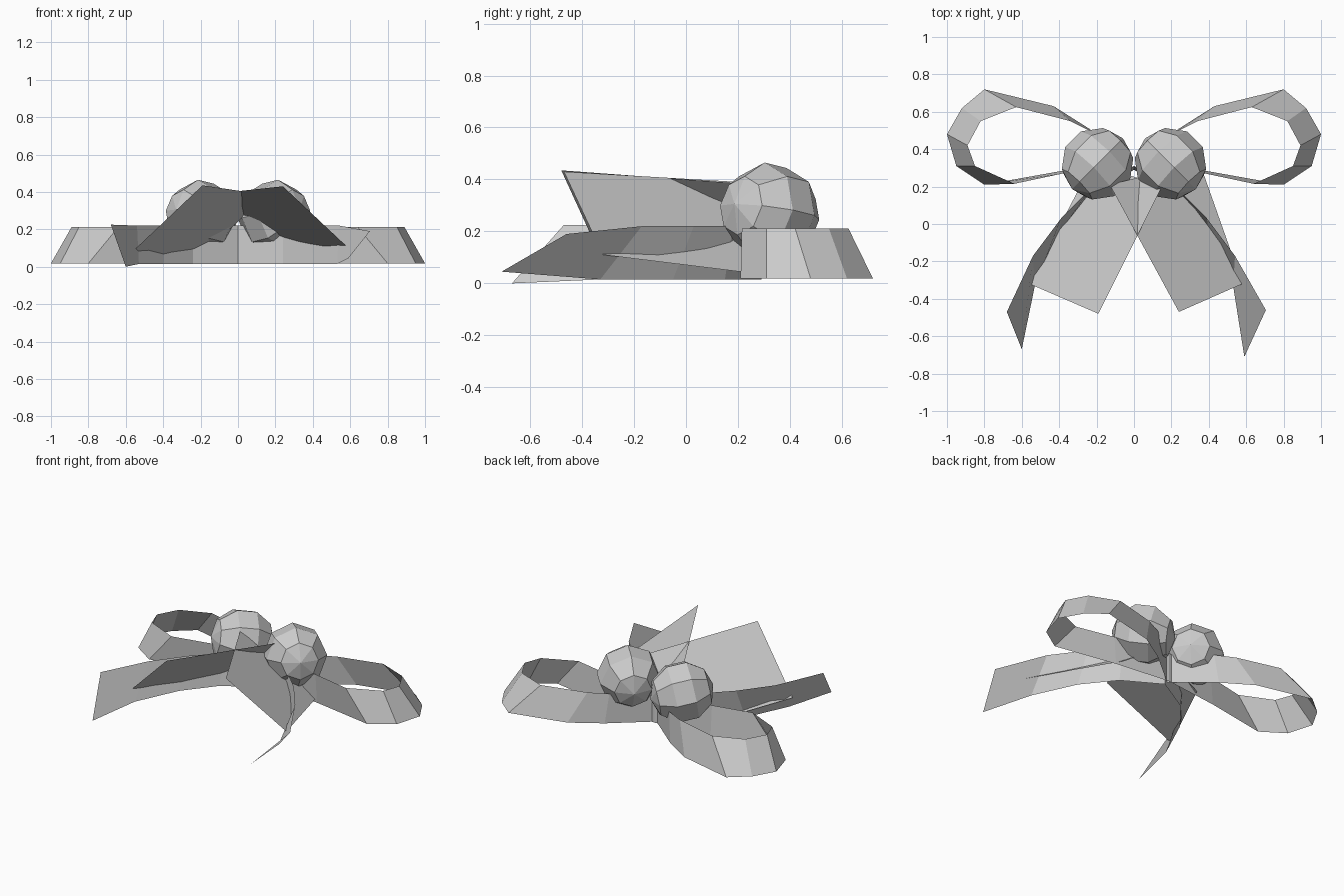
import bpy, bmesh, math
from mathutils import Vector, Matrix

cube = bpy.data.objects.get("Cube")
if cube:
    bpy.data.objects.remove(cube, do_unlink=True)

grey = bpy.data.materials.new("light grey")
grey.use_nodes = True
COLOUR = (0.6, 0.6, 0.6, 1)
grey.diffuse_color = COLOUR
grey.node_tree.nodes["Principled BSDF"].inputs["Base Color"].default_value = COLOUR


def finish(name, bm):
    """Turn a bmesh into a flat shaded grey object."""
    mesh = bpy.data.meshes.new(name)
    bm.to_mesh(mesh)
    bm.free()
    mesh.materials.append(grey)
    obj = bpy.data.objects.new(name, mesh)
    bpy.context.collection.objects.link(obj)
    return obj


def ribbon(name, lower, upper, sx=1):
    """Strip of quads between a lower and an upper edge path."""
    bm = bmesh.new()
    rows = [[bm.verts.new((sx * x, y, z)) for x, y, z in path] for path in (lower, upper)]
    for i in range(len(lower) - 1):
        quad = [rows[0][i], rows[0][i + 1], rows[1][i + 1], rows[1][i]]
        bm.faces.new(quad if sx > 0 else quad[::-1])
    return finish(name, bm)


def at(z, points):
    return [(x, y, z) for x, y in points]


# Bow loops: the lower edge flares outwards, the upper edge leans in
loop_low = [(0, .33), (.38, .285), (.80, .21), (.95, .31), (1.0, .48),
            (.92, .62), (.80, .72), (.43, .63), (.24, .51), (0, .31)]
loop_top = [(0, .33), (.38, .27), (.64, .215), (.85, .31), (.89, .42),
            (.82, .55), (.63, .625), (.34, .55), (.22, .49), (0, .31)]
for side, sx in (("left", 1), ("right", -1)):
    ribbon(side + "_bow_loop", at(.018, loop_low), at(.212, loop_top), sx)

# Hanging ribbon tails, each with a slanted cut end
tail_low = at(.015, [(0, .29), (.24, .15), (.40, -.05), (.53, -.33)])
tail_top = at(.22, [(0, .31), (.24, .18), (.39, .03), (.54, -.17)])
ribbon("left_tail", tail_low + [(.59, -.71, .045)], tail_top + [(.705, -.46, .19)])
ribbon("right_tail", tail_low + [(.60, -.67, .0)], tail_top + [(.68, -.47, .225)], -1)

# Broad flat leaves that slope outwards and cross at the middle
ribbon("left_leaf", [(.58, -.32, .11), (.35, .33, .03)],
       [(.24, -.47, .43), (-.13, .21, .39)])
ribbon("right_leaf", [(.56, -.32, .085), (.22, .33, .03)],
       [(.19, -.48, .435), (-.15, .20, .385)], -1)

# Round faceted bells with their poles turned sideways
for side, sx in (("left", 1), ("right", -1)):
    bm = bmesh.new()
    turn = Vector((sx, -1, .25)).to_track_quat('Z', 'Y').to_matrix().to_4x4()
    place = Matrix.Translation((sx * .195, .322, .272)) @ turn
    bmesh.ops.create_uvsphere(bm, u_segments=8, v_segments=5, radius=.195, matrix=place)
    finish(side + "_bell", bm)
